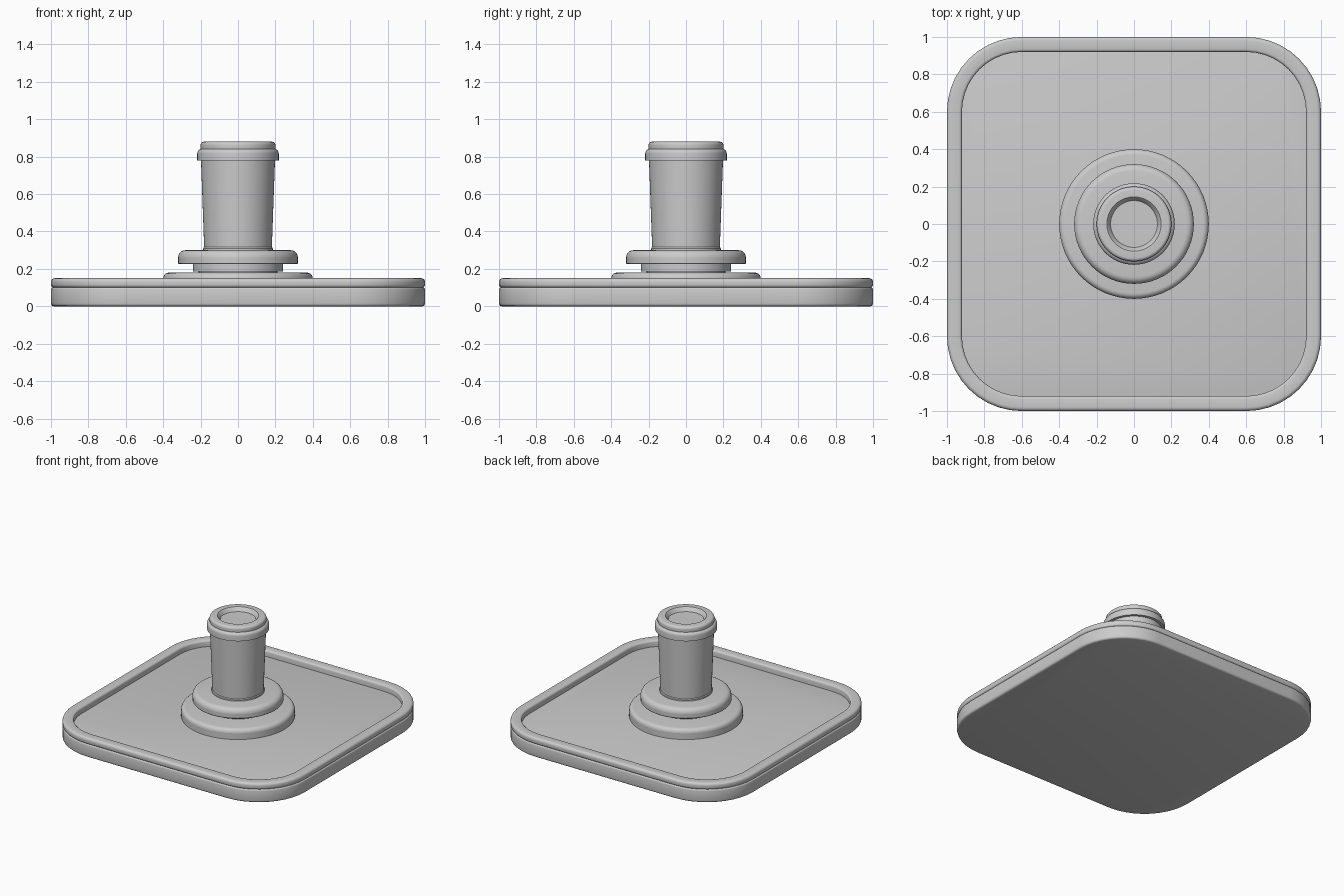
import bpy, bmesh
from math import sin, cos, pi, radians

if "Cube" in bpy.data.objects:
    bpy.data.objects.remove(bpy.data.objects["Cube"])


def outline(half, radius, z, steps):
    """Rounded-square ring; becomes a circle when half == radius."""
    c = half - radius
    pts = []
    for q, (sx, sy) in enumerate(((1, 1), (-1, 1), (-1, -1), (1, -1))):
        last = steps + 1 if c > 1e-6 else steps
        for i in range(last):
            a = (q + i / steps) * pi / 2
            pts.append((sx * c + radius * cos(a), sy * c + radius * sin(a), z))
    return pts


def loft(name, rings, closed=False, angle=35):
    """Skin a stack of rings; closed joins last to first, else caps both ends."""
    bm = bmesh.new()
    loops = [[bm.verts.new(p) for p in ring] for ring in rings]
    pairs = list(zip(loops, loops[1:]))
    if closed:
        pairs.append((loops[-1], loops[0]))
    for a, b in pairs:
        n = len(a)
        for i in range(n):
            j = (i + 1) % n
            bm.faces.new((a[i], a[j], b[j], b[i]))
    if not closed:
        bm.faces.new(loops[0][::-1])
        bm.faces.new(loops[-1])
    bmesh.ops.recalc_face_normals(bm, faces=bm.faces)
    mesh = bpy.data.meshes.new(name)
    bm.to_mesh(mesh)
    bm.free()
    ob = bpy.data.objects.new(name, mesh)
    bpy.context.collection.objects.link(ob)
    bpy.ops.object.select_all(action='DESELECT')
    ob.select_set(True)
    bpy.context.view_layer.objects.active = ob
    bpy.ops.object.shade_smooth_by_angle(angle=radians(angle))
    return ob


def arc(cx, cz, r, start, end, n=5):
    """Profile arc in (distance, height), angles in degrees."""
    return [(cx + r * cos(radians(start + (end - start) * i / n)),
             cz + r * sin(radians(start + (end - start) * i / n))) for i in range(n + 1)]


def slab(name, profile, closed=False):
    return loft(name, [outline(h, h - 0.6, z, 10) for h, z in profile], closed)


def turned(name, profile):
    return loft(name, [outline(r, r, z, 16) for r, z in profile])


# Square base plate with softened edges
slab("base_plate", arc(0.985, 0.015, 0.015, -90, 0, 3) + arc(0.988, 0.09, 0.012, 0, 90, 3))

# Raised rim around the plate, with a groove beneath it
slab("base_rim", arc(0.985, 0.115, 0.015, -90, 0, 3) + arc(0.98, 0.13, 0.02, 0, 90)
     + arc(0.935, 0.135, 0.015, 90, 180, 3) + [(0.92, 0.1)], closed=True)

# Stepped round foot of the post
turned("foot_disc", [(0.4, 0.095), (0.4, 0.15)] + arc(0.37, 0.15, 0.03, 0, 90))
turned("foot_neck", [(0.21, 0.175), (0.21, 0.187), (0.24, 0.187), (0.24, 0.235)])
turned("foot_ring", [(0.315, 0.225), (0.32, 0.23), (0.32, 0.262)] + arc(0.282, 0.262, 0.038, 0, 90))

# Tapered post
turned("post", [(0.186, 0.295), (0.186, 0.31), (0.181, 0.316), (0.198, 0.785)])

# Collar and lip with a shallow recess in the top
turned("post_collar", [(0.19, 0.78), (0.218, 0.78)] + arc(0.193, 0.817, 0.025, 0, 75)
       + [(0.2, 0.845)] + arc(0.182, 0.862, 0.018, 0, 90)
       + [(0.145, 0.88), (0.138, 0.873), (0.125, 0.85)])
